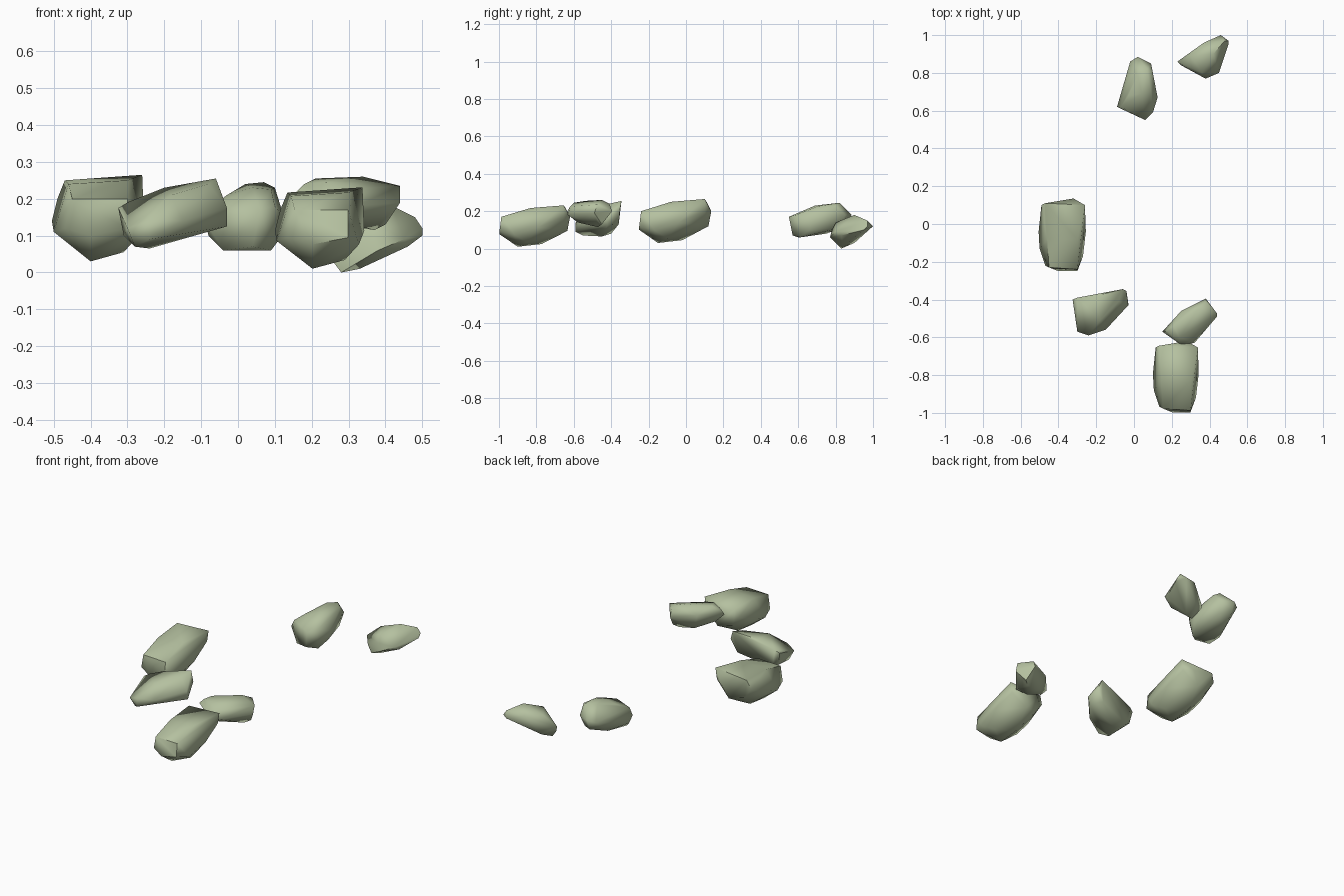
import bpy
import bmesh
from math import radians
from mathutils import Matrix, Vector

default_cube = bpy.data.objects.get("Cube")
if default_cube:
    bpy.data.objects.remove(default_cube, do_unlink=True)

# Single pale moss colour
moss = bpy.data.materials.new("pale_moss_green")
moss.use_nodes = True
colour = (0.46, 0.53, 0.35, 1.0)
moss.diffuse_color = colour
shader = moss.node_tree.nodes["Principled BSDF"]
shader.inputs["Base Color"].default_value = colour
shader.inputs["Roughness"].default_value = 0.9


def stone(name, corners, shift=(0, 0, 0), scale=(1, 1, 1)):
    """Wrap chiselled corners (in hundredths) in a convex skin and soften it."""
    bm = bmesh.new()
    for corner in corners:
        bm.verts.new(Vector(corner) / 100)
    hull = bmesh.ops.convex_hull(bm, input=bm.verts)
    loose = {v for v in hull["geom_interior"] + hull["geom_unused"]
             if isinstance(v, bmesh.types.BMVert)}
    bmesh.ops.delete(bm, geom=list(loose), context="VERTS")
    bmesh.ops.dissolve_limit(bm, angle_limit=radians(6),
                             verts=bm.verts, edges=bm.edges)
    bmesh.ops.recalc_face_normals(bm, faces=bm.faces)
    bm.transform(Matrix.Translation(shift) @ Matrix.Diagonal((*scale, 1)))

    mesh = bpy.data.meshes.new(name)
    bm.to_mesh(mesh)
    bm.free()
    mesh.materials.append(moss)
    obj = bpy.data.objects.new(name, mesh)
    bpy.context.collection.objects.link(obj)

    bpy.ops.object.select_all(action="DESELECT")
    obj.select_set(True)
    bpy.context.view_layer.objects.active = obj
    bpy.ops.object.shade_smooth_by_angle(angle=radians(65))
    return obj


# Large boulder: rounded nose at the front, steep face and sharp lip at the back
boulder = [
    (-30, -25, 12), (-40, -25, 10), (-30, -24, 20), (-45, -23, 20), (-47, -22, 12),
    (-50, -13, 11), (-50.5, -4, 14), (-27, -17, 10), (-25.5, -4, 14),
    (-40, -15, 3), (-31, -10, 5.5), (-40, -2, 4.5),
    (-49, 10, 20), (-47, 11, 25), (-26, 10, 26.5), (-32, 13.5, 20),
    (-27, 10, 20), (-36, 12, 12), (-45, 10, 14),
    (-46, -8, 24), (-30, -8, 25),
]
stone("left_boulder", boulder)
stone("front_boulder", boulder, (0.59, -0.752, -0.018), (0.97, 0.98, 0.94))

# Wedge leaning up to one side
stone("wedge_stone", [
    (-32.5, -40, 17.5), (-30, -39, 19), (-31, -41, 10), (-30, -57, 12),
    (-24, -59, 9), (-24, -59, 14), (-28, -55, 7), (-24, -45, 6.5), (-28, -40, 8),
    (-20, -38, 23), (-6, -34.5, 25.5), (-4, -35.5, 20), (-8, -36, 13),
    (-3, -43, 17.5), (-3, -42, 12.5), (-15, -56, 14), (-18, -51, 21), (-8, -41, 24),
])

# Flat slab resting behind the front boulder
stone("slab_stone", [
    (15, -57, 21), (18, -57, 24), (21, -54, 25.5), (25, -46, 22),
    (38, -39.5, 20), (38, -41, 24), (34, -45, 26), (44, -47.5, 23.5),
    (44, -49, 19), (37, -47, 11.5), (40, -45, 13), (32, -63, 18),
    (25, -64, 19), (30, -62, 22.5), (24, -60, 24.5), (20, -56, 16),
    (28, -48, 13), (28, -58, 14),
])

# Tapered stone at the back
stone("tapered_stone", [
    (-9, 62, 14), (-8, 64, 10), (-7, 62, 18), (6, 55, 17), (4, 57, 7),
    (-4, 60, 6), (9, 61, 6), (10, 59, 18), (12.5, 67, 15), (12, 66, 10),
    (-3, 68, 21), (4, 69, 23), (2, 79, 24), (7, 82, 24.5), (10, 80, 23),
    (9, 85, 18), (2, 88.5, 18), (-2, 86, 17), (2, 86, 12), (8, 82, 11),
    (-2, 75, 8), (9, 70, 22.5),
])

# Low pebble in the far corner
stone("far_pebble", [
    (23, 86, 8), (25, 84, 4), (28, 83, 0), (33, 84, 1), (38, 77, 6),
    (36, 78, 10), (45, 80, 9), (46, 83, 7), (50, 95, 10), (50, 97, 12),
    (46, 100, 12), (48, 97, 15), (42, 90, 18), (37, 96, 14), (30, 89, 14),
    (36, 80, 14), (40, 93, 7), (30, 90, 3),
])
